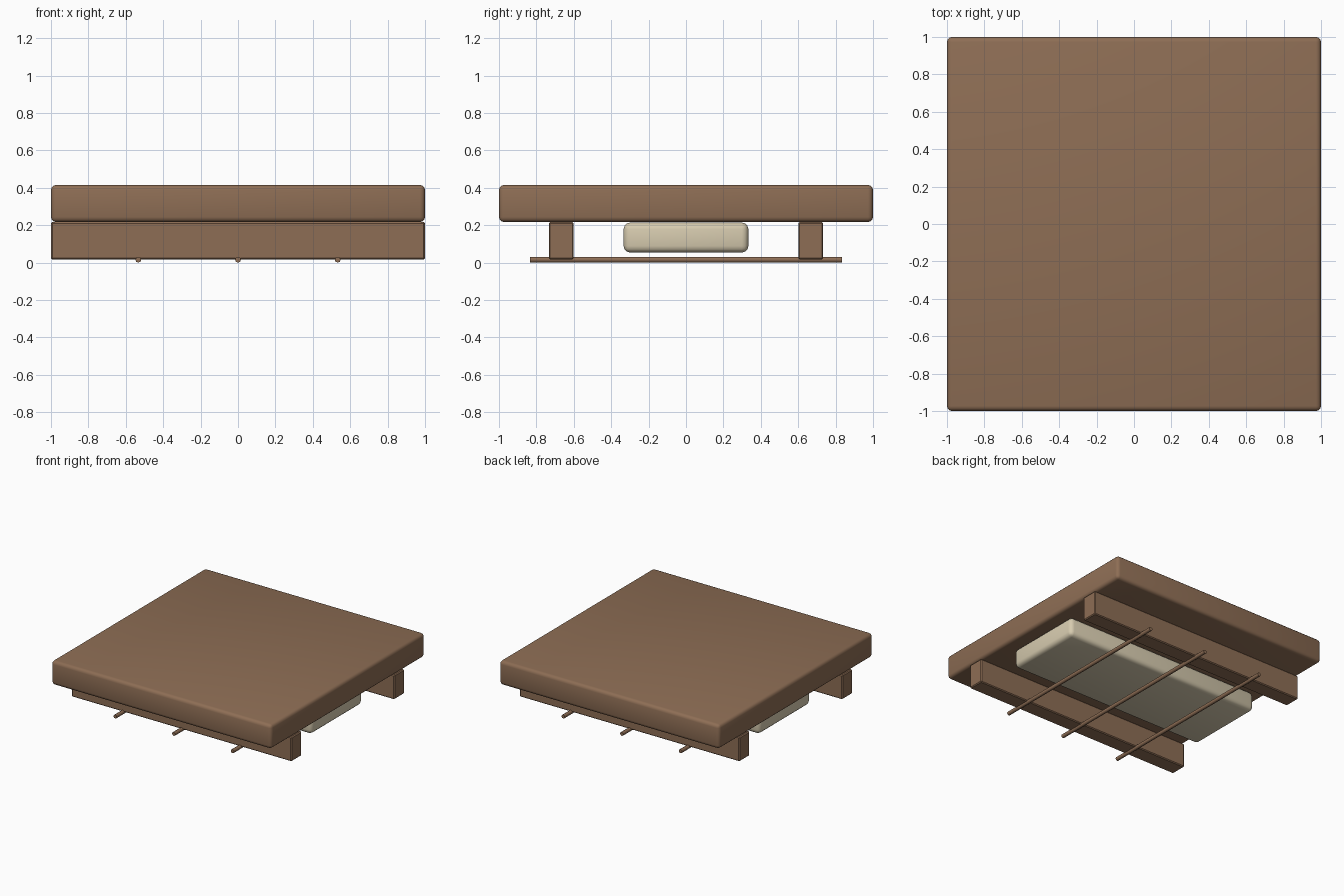
import bpy, math

if "Cube" in bpy.data.objects:
    bpy.data.objects.remove(bpy.data.objects["Cube"])


def material(name, colour):
    m = bpy.data.materials.new(name)
    m.diffuse_color = (*colour, 1)
    m.use_nodes = True
    m.node_tree.nodes["Principled BSDF"].inputs["Base Color"].default_value = m.diffuse_color
    return m


wood = material("brown wood", (0.27, 0.155, 0.09))
cream = material("cream", (0.68, 0.60, 0.43))


def block(name, size, centre, mat, bevel, segments):
    """Box with rounded edges."""
    bpy.ops.mesh.primitive_cube_add(size=1, location=centre)
    ob = bpy.context.object
    ob.name = name
    ob.scale = size
    bpy.ops.object.transform_apply(location=False, rotation=False, scale=True)
    ob.data.materials.append(mat)
    mod = ob.modifiers.new("rounded edges", "BEVEL")
    mod.width = bevel
    mod.segments = segments
    bpy.ops.object.modifier_apply(modifier=mod.name)
    bpy.ops.object.shade_smooth_by_angle(angle=math.radians(35))
    return ob


# Thick square top slab
block("top_slab", (2, 2, 0.198), (0, 0, 0.316), wood, 0.027, 3)

# Two support rails running left to right
for side, label in ((-1, "front"), (1, "back")):
    block(label + "_rail", (2, 0.133, 0.2), (0, side * 0.667, 0.117), wood, 0.007, 1)

# Pale padded block slung between the rails
block("centre_pad", (1.8, 0.667, 0.16), (0, 0, 0.134), cream, 0.035, 3)

# Thin rods crossing under the rails
for i, x in enumerate((-0.533, 0, 0.533)):
    bpy.ops.mesh.primitive_cylinder_add(vertices=8, radius=0.0155, depth=1.667,
                                        location=(x, 0, 0.0155),
                                        rotation=(math.pi / 2, 0, 0))
    rod = bpy.context.object
    rod.name = f"cross_rod_{i + 1}"
    rod.data.materials.append(wood)
    bpy.ops.object.shade_smooth_by_angle(angle=math.radians(50))
